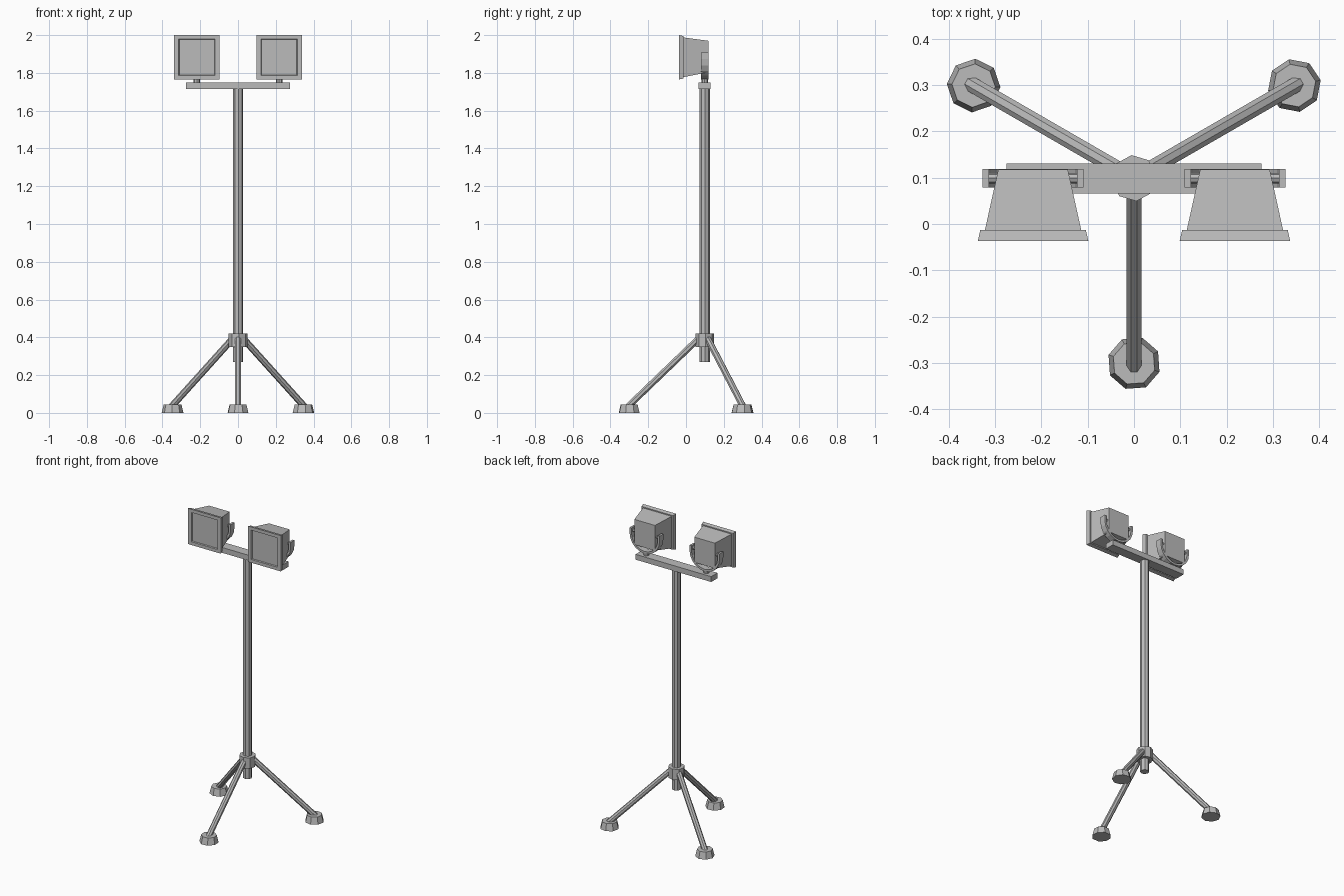
import bpy, bmesh, math
from mathutils import Vector, Matrix

if "Cube" in bpy.data.objects:
    bpy.data.objects.remove(bpy.data.objects["Cube"])

grey = bpy.data.materials.new("grey metal")
grey.diffuse_color = (0.5, 0.5, 0.5, 1)
grey.use_nodes = True
grey.node_tree.nodes["Principled BSDF"].inputs["Base Color"].default_value = grey.diffuse_color
CY = 0.099          # depth of the pole axis


def finish(name, bm):
    bmesh.ops.recalc_face_normals(bm, faces=bm.faces)
    me = bpy.data.meshes.new(name)
    bm.to_mesh(me)
    bm.free()
    me.materials.append(grey)
    ob = bpy.data.objects.new(name, me)
    bpy.context.collection.objects.link(ob)
    return ob


def rod(name, a, b, r1, r2=None, sides=8, turn=0.0):
    """Faceted rod or cone from point a to point b."""
    a, b = Vector(a), Vector(b)
    d = b - a
    rot = d.to_track_quat('Z', 'Y').to_matrix().to_4x4()
    m = Matrix.Translation((a + b) / 2) @ rot @ Matrix.Rotation(turn, 4, 'Z')
    bm = bmesh.new()
    bmesh.ops.create_cone(bm, cap_ends=True, segments=sides, radius1=r1,
                          radius2=r1 if r2 is None else r2, depth=d.length, matrix=m)
    return finish(name, bm)


def box(name, x0, x1, y0, y1, z0, z1):
    bm = bmesh.new()
    bmesh.ops.create_cube(bm, size=1)
    for v in bm.verts:
        v.co = (x1 if v.co.x > 0 else x0, y1 if v.co.y > 0 else y0, z1 if v.co.z > 0 else z0)
    return finish(name, bm)


def square_loft(name, cx, rings):
    """Square rings (y, half width, half height, centre z) joined front to back."""
    bm = bmesh.new()
    loops = [[bm.verts.new((cx + sx * w, y, cz + sz * h))
              for sx, sz in ((-1, -1), (1, -1), (1, 1), (-1, 1))] for y, w, h, cz in rings]
    for p, q in zip(loops, loops[1:]):
        for i in range(4):
            j = (i + 1) % 4
            bm.faces.new((p[i], p[j], q[j], q[i]))
    bm.faces.new(loops[0])
    bm.faces.new(loops[-1])
    return finish(name, bm)


def yoke(name, cx, cz, r_out, r_in, top, y0, y1):
    """U-shaped bracket around the lamp."""
    def outline(r):
        arc = [(cx + r * math.cos(t), cz + r * math.sin(t))
               for t in (math.pi + math.pi * i / 10 for i in range(11))]
        return [(cx - r, top)] + arc + [(cx + r, top)]
    bm = bmesh.new()
    cols = [[bm.verts.new(p) for p in ((a[0], y0, a[1]), (a[0], y1, a[1]),
                                       (b[0], y1, b[1]), (b[0], y0, b[1]))]
            for a, b in zip(outline(r_out), outline(r_in))]
    for p, q in zip(cols, cols[1:]):
        for i in range(4):
            j = (i + 1) % 4
            bm.faces.new((p[i], p[j], q[j], q[i]))
    bm.faces.new(cols[0])
    bm.faces.new(cols[-1])
    return finish(name, bm)


# Mast, collar and crossbar
rod("mast", (0, CY, 0.27), (0, CY, 1.72), 0.027, turn=math.radians(6))
rod("collar", (0, CY, 0.35), (0, CY, 0.42), 0.05, turn=math.radians(6))
box("crossbar", -0.275, 0.275, 0.066, 0.131, 1.715, 1.75)

# Tripod legs and feet
for i, ang in enumerate((-90, 30, 150)):
    t = math.radians(ang)
    c, s = math.cos(t), math.sin(t)
    rod(f"leg_{i + 1}", (0.02 * c, CY + 0.02 * s, 0.405),
        (0.41 * c, CY + 0.41 * s, 0.03), 0.018, turn=math.pi / 8)
    fx, fy = 0.4 * c, CY + 0.4 * s
    rod(f"foot_{i + 1}", (fx, fy, 0), (fx, fy, 0.045), 0.058, 0.047,
        turn=t + math.pi / 8 + math.radians(4))

# Floodlights
for side, sx in (("left", -1), ("right", 1)):
    x = sx * 0.218
    cz = 1.8825
    square_loft(f"{side}_lamp", x, [
        (-0.030, 0.093, 0.093, cz), (-0.037, 0.096, 0.096, cz),
        (-0.037, 0.1195, 0.1175, cz), (-0.013, 0.114, 0.112, cz),
        (-0.013, 0.104, 0.105, cz), (0.118, 0.075, 0.083, 1.887)])
    yoke(f"{side}_yoke", x, 1.874, 0.109, 0.095, 1.908, 0.079, 0.119)
    for k in (-1, 1):
        rod(f"{side}_pivot_pin", (x + k * 0.07, CY, 1.888), (x + k * 0.1, CY, 1.888), 0.011)
    rod(f"{side}_stem", (x, CY, 1.745), (x, CY, 1.772), 0.017)
